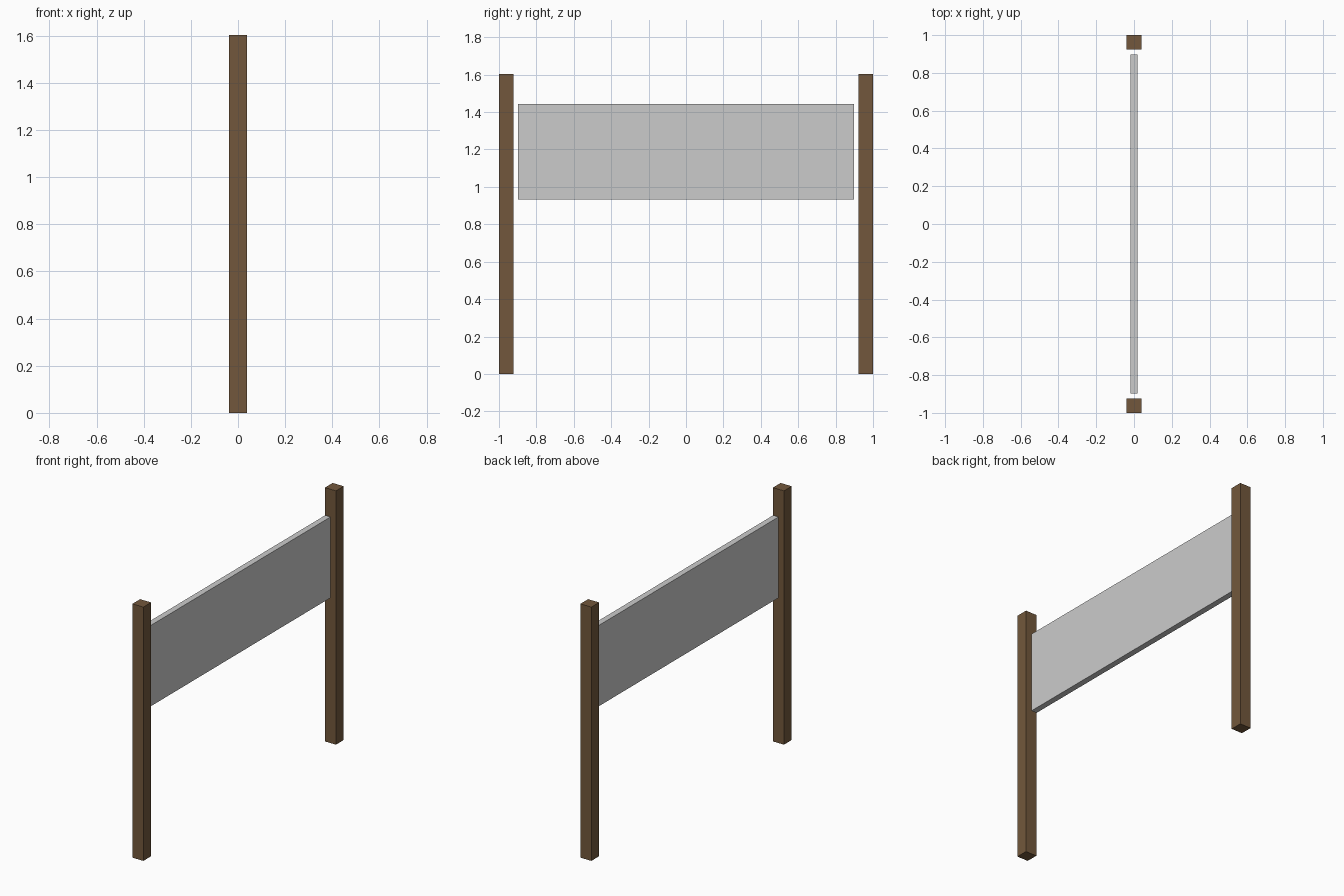
import bpy

if "Cube" in bpy.data.objects:
    bpy.data.objects.remove(bpy.data.objects["Cube"])

POST = 0.077      # square post section
HEIGHT = 1.604    # post height


def box(name, size, center):
    bpy.ops.mesh.primitive_cube_add(size=1, location=center)
    obj = bpy.context.object
    obj.name = name
    obj.scale = size
    bpy.ops.object.transform_apply(location=False, rotation=False, scale=True)
    return obj


wood = bpy.data.materials.new("dark_wood")
wood.diffuse_color = (0.17, 0.097, 0.045, 1)
wood.use_nodes = True
wood.node_tree.nodes["Principled BSDF"].inputs["Base Color"].default_value = wood.diffuse_color

# Two square posts at the ends
for side, name in ((-1, "front_post"), (1, "back_post")):
    post = box(name, (POST, POST, HEIGHT), (0, side * (1 - POST / 2), HEIGHT / 2))
    post.data.materials.append(wood)

# Thin sign board hung between the posts with a small gap at each end
bottom, top = 0.933, 1.444
box("sign_board", (0.038, 1.796, top - bottom), (0, 0, (bottom + top) / 2))
